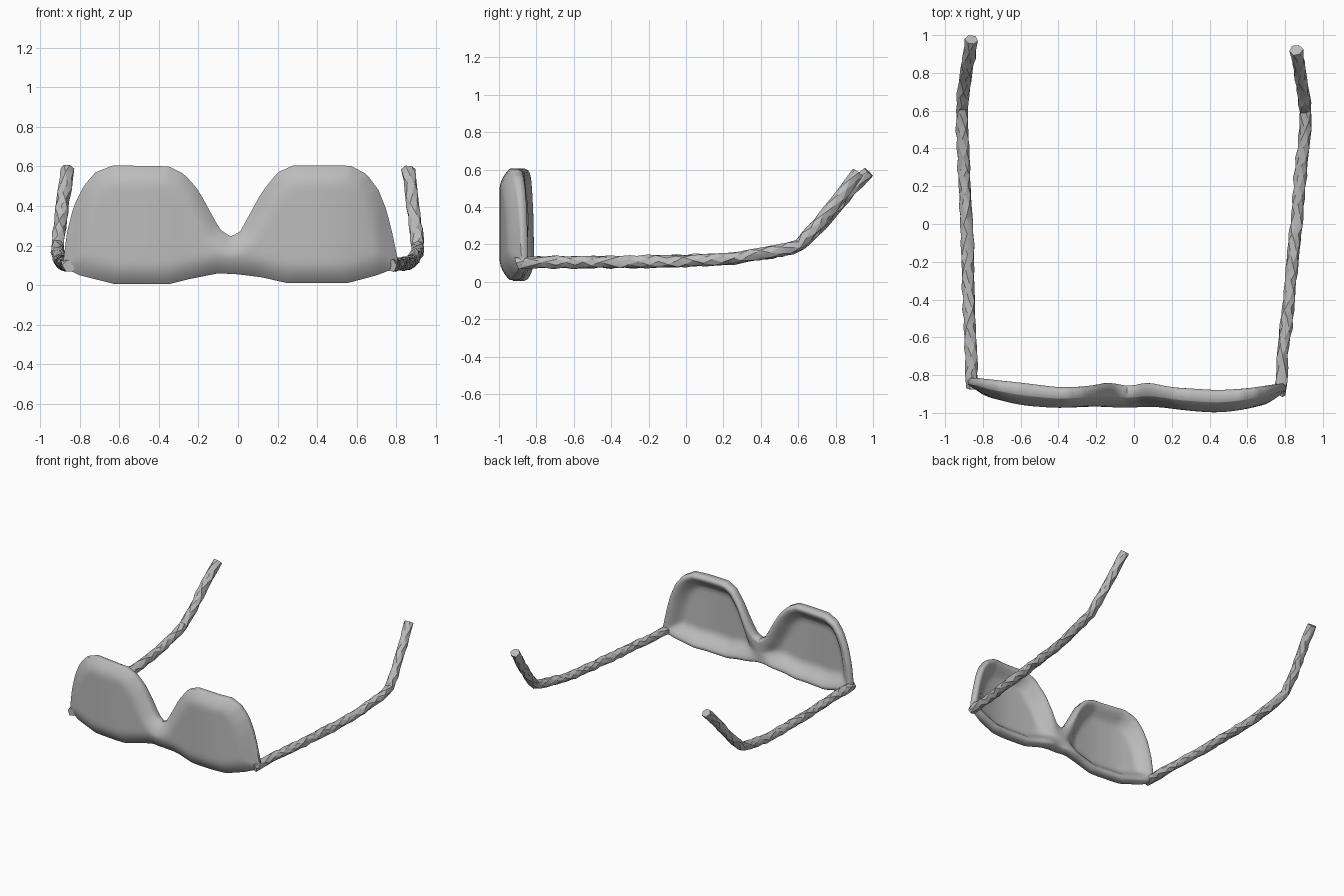
import bpy, bmesh, math, random
from mathutils import Vector

if "Cube" in bpy.data.objects:
    bpy.data.objects.remove(bpy.data.objects["Cube"])

random.seed(4)
grey = bpy.data.materials.new("plain grey")
grey.diffuse_color = (0.5, 0.5, 0.5, 1)
grey.use_nodes = True
grey.node_tree.nodes["Principled BSDF"].inputs["Base Color"].default_value = grey.diffuse_color


def lerp(pts, x):
    """Piecewise linear value of a profile at x."""
    for (x0, a), (x1, b) in zip(pts, pts[1:]):
        if x <= x1:
            return a + (b - a) * max(0, (x - x0) / (x1 - x0))
    return pts[-1][1]


def smooth(t):
    t = min(1, max(0, t))
    return t * t * (3 - 2 * t)


def finish(bm, name, angle):
    bmesh.ops.recalc_face_normals(bm, faces=bm.faces)
    me = bpy.data.meshes.new(name)
    bm.to_mesh(me)
    bm.free()
    ob = bpy.data.objects.new(name, me)
    me.materials.append(grey)
    bpy.context.collection.objects.link(ob)
    if angle:
        bpy.context.view_layer.objects.active = ob
        ob.select_set(True)
        bpy.ops.object.shade_smooth_by_angle(angle=math.radians(angle))
        ob.select_set(False)
    return ob


# Lens front: outline from above and below, depth of front and rear rim
TOP = [(-.88, .14), (-.865, .26), (-.83, .40), (-.78, .50), (-.72, .57), (-.63, .605),
       (-.35, .60), (-.27, .56), (-.2, .48), (-.14, .37), (-.09, .28), (-.035, .245),
       (.01, .27), (.06, .36), (.12, .47), (.2, .57), (.28, .605), (.57, .603),
       (.65, .56), (.71, .48), (.75, .38), (.78, .26), (.805, .14)]
BOTTOM = [(-.88, .09), (-.8, .05), (-.62, .005), (-.35, .005), (-.25, .03), (-.1, .06),
          (0, .055), (.12, .04), (.25, .01), (.55, .01), (.7, .05), (.805, .09)]
FRONT = [(-.88, -.87), (-.8, -.91), (-.6, -.96), (-.4, -.975), (-.2, -.965), (-.04, -.975),
         (.1, -.965), (.3, -.99), (.45, -1), (.6, -.98), (.75, -.94), (.805, -.90)]
REAR = [(-.88, -.81), (-.6, -.84), (-.4, -.865), (-.25, -.86), (-.12, -.835), (-.03, -.865),
        (.06, -.835), (.2, -.865), (.45, -.88), (.6, -.87), (.805, -.84)]


def soft(pts, x, w=.02):
    return sum(lerp(pts, x + k * w) for k in (-1, 0, 1)) / 3


edges = []
for line in (TOP, BOTTOM):
    edges += [(Vector(a), Vector(b)) for a, b in zip(line, line[1:])]
edges += [(Vector(BOTTOM[i]), Vector(TOP[i])) for i in (0, -1)]


def edge_distance(p):
    best = 9
    for a, b in edges:
        d = b - a
        t = min(1, max(0, (p - a).dot(d) / d.length_squared))
        best = min(best, (p - a - d * t).length)
    return best


NX, NZ = 84, 26
bm = bmesh.new()
front, rear = [], []
for i in range(NX + 1):
    u = i / NX
    u = .6 * u + .4 * (1 - math.cos(math.pi * u)) / 2      # finer at both ends
    if i < 6:
        u *= .5 + .5 * i / 6
    if i > NX - 6:
        u = 1 - (1 - u) * (.5 + .5 * (NX - i) / 6)
    x = -.88 + 1.685 * u
    z0, z1 = lerp(BOTTOM, x), lerp(TOP, x)
    fcol, rcol = [], []
    for j in range(NZ + 1):
        v = (1 - math.cos(math.pi * j / NZ)) / 2
        z = z0 + (z1 - z0) * v
        d = edge_distance(Vector((x, z)))
        yf, yr = soft(FRONT, x, .05), soft(REAR, x, .04)
        span = yr - yf
        yf2 = yf + .45 * span * (1 - min(1, d / .11)) ** 2
        rim = yr - .025 * (1 - min(1, d / .02)) ** 2
        hollow = smooth((d - .02) / .11) * smooth(abs(x + .04) / .2)
        back = rim + (yf2 + .035 - rim) * hollow
        fcol.append(bm.verts.new((x, yf2, z)))
        rcol.append(bm.verts.new((x, back, z)))
    front.append(fcol)
    rear.append(rcol)
for i in range(NX):
    for j in range(NZ):
        for g in (front, rear):
            bm.faces.new((g[i][j], g[i + 1][j], g[i + 1][j + 1], g[i][j + 1]))
    for j in (0, NZ):
        bm.faces.new((front[i][j], front[i + 1][j], rear[i + 1][j], rear[i][j]))
for i in (0, NX):
    for j in range(NZ):
        bm.faces.new((front[i][j], front[i][j + 1], rear[i][j + 1], rear[i][j]))
finish(bm, "lens_front", 50)


# Temple arms: uneven six-sided tubes with bent tips
def arm(name, path, sides=6, step=.055):
    pts = [Vector(p) for p in path]
    rings_at = []
    for a, b in zip(pts, pts[1:]):
        n = max(1, round((b - a).length / step))
        rings_at += [a.lerp(b, k / n) for k in range(n)]
    rings_at.append(pts[-1])
    bm = bmesh.new()
    rings = []
    for k, c in enumerate(rings_at):
        t = (rings_at[min(k + 1, len(rings_at) - 1)] - rings_at[max(k - 1, 0)]).normalized()
        side = t.cross(Vector((0, 0, 1))).normalized()
        up = side.cross(t)
        ring = []
        for s in range(sides):
            a = 2 * math.pi * (s + .5 * (k % 2)) / sides
            r = .034 * random.uniform(.88, 1.12)
            slide = t * random.uniform(-.012, .012) if k < len(rings_at) - 1 else t * 0
            ring.append(bm.verts.new(c + side * r * math.cos(a) + up * r * math.sin(a) + slide))
        rings.append(ring)
    for k, (p, q) in enumerate(zip(rings, rings[1:])):
        for s in range(sides):
            n = (s + 1) % sides
            if k % 2 == 0:
                bm.faces.new((p[s], p[n], q[s]))
                bm.faces.new((p[n], q[n], q[s]))
            else:
                bm.faces.new((p[s], p[n], q[n]))
                bm.faces.new((p[s], q[n], q[s]))
    bm.faces.new(rings[0])
    bm.faces.new(rings[-1])
    finish(bm, name, 25)


arm("left_arm", [(-.85, -.87, .10), (-.862, -.8, .105), (-.862, -.65, .105), (-.875, -.4, .105),
                 (-.885, 0, .112), (-.90, .25, .125), (-.91, .5, .165), (-.91, .61, .195),
                 (-.90, .72, .30), (-.875, .88, .49), (-.86, .975, .588)])
arm("right_arm", [(.77, -.90, .10), (.785, -.82, .105), (.785, -.7, .105), (.81, -.5, .105),
                  (.835, -.25, .108), (.86, 0, .112), (.88, .25, .125), (.908, .5, .165),
                  (.91, .60, .195), (.895, .71, .31), (.87, .85, .49), (.86, .92, .585)])
